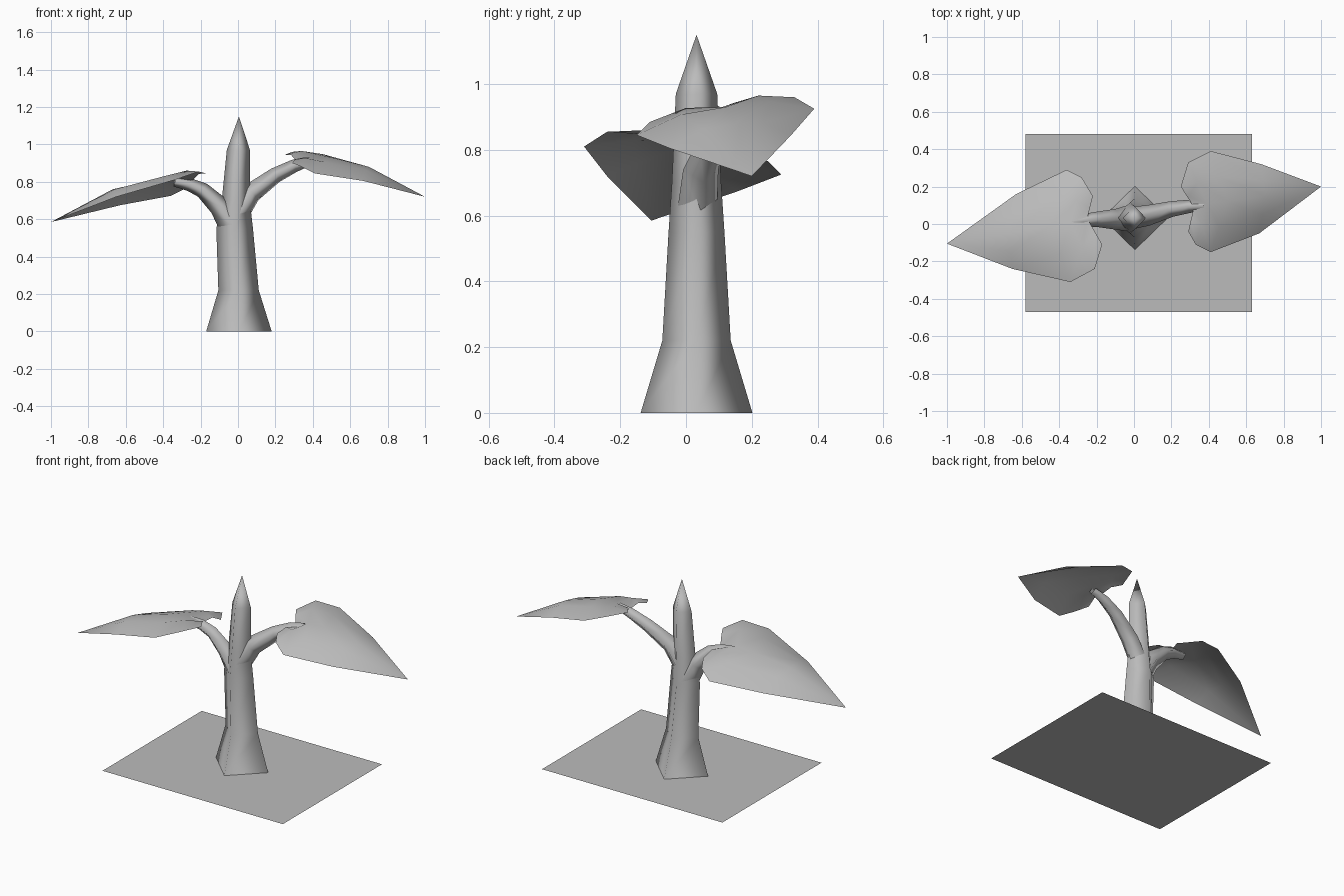
import bpy
import bmesh
from mathutils import Vector

cube = bpy.data.objects.get("Cube")
if cube:
    bpy.data.objects.remove(cube)

grey = bpy.data.materials.new("plain grey")
grey.use_nodes = True
colour = (0.5, 0.5, 0.5, 1)
grey.diffuse_color = colour
grey.node_tree.nodes["Principled BSDF"].inputs["Base Color"].default_value = colour


def finish(name, bm, smooth=True):
    """Turn a bmesh into a named, coloured object."""
    mesh = bpy.data.meshes.new(name)
    bm.to_mesh(mesh)
    bm.free()
    mesh.materials.append(grey)
    for face in mesh.polygons:
        face.use_smooth = smooth
    obj = bpy.data.objects.new(name, mesh)
    bpy.context.collection.objects.link(obj)


def tube(name, rings, tip=None):
    """Four-sided tube; each ring is (centre, half-axis a, half-axis b)."""
    bm = bmesh.new()
    loops = []
    for centre, a, b in rings:
        c = Vector(centre)
        loops.append([bm.verts.new(c + d) for d in (a, b, -a, -b)])
    for low, high in zip(loops, loops[1:]):
        for i in range(4):
            j = (i + 1) % 4
            bm.faces.new((low[i], low[j], high[j], high[i]))
    if tip:
        point = bm.verts.new(tip)
        for i in range(4):
            bm.faces.new((loops[-1][i], loops[-1][(i + 1) % 4], point))
    bmesh.ops.recalc_face_normals(bm, faces=bm.faces)
    finish(name, bm)


def branch(name, path, radii):
    """Tube along a path, with rings square to its direction."""
    points = [Vector(p) for p in path]
    rings = []
    for i, p in enumerate(points):
        along = (points[min(i + 1, len(points) - 1)] - points[max(i - 1, 0)]).normalized()
        side = along.cross(Vector((0, 0, 1))).normalized()
        rings.append((p, side * radii[i], side.cross(along) * radii[i]))
    tube(name, rings)


def leaf(name, rows, tip, bulge=0.02):
    """Domed open shell; each row is (back edge, midrib, front edge)."""
    bm = bmesh.new()
    lift = Vector((0, 0, bulge))
    grid = []
    for row in rows:
        back, rib, front = (Vector(p) for p in row)
        line = (back, (back + rib) / 2 + lift, rib, (rib + front) / 2 + lift, front)
        grid.append([bm.verts.new(p) for p in line])
    for a, b in zip(grid, grid[1:]):
        for i in range(4):
            bm.faces.new((a[i], a[i + 1], b[i + 1], b[i]))
    point = bm.verts.new(tip)
    for i in range(4):
        bm.faces.new((grid[-1][i], grid[-1][i + 1], point))
    bmesh.ops.recalc_face_normals(bm, faces=bm.faces)
    if sum(f.normal.z for f in bm.faces) < 0:
        bmesh.ops.reverse_faces(bm, faces=bm.faces)
    finish(name, bm)


# Ground sheet
bm = bmesh.new()
corners = ((-0.58, -0.47), (0.63, -0.47), (0.63, 0.48), (-0.58, 0.48))
bm.faces.new([bm.verts.new((x, y, 0)) for x, y in corners])
finish("ground_sheet", bm, smooth=False)

# Stem with a pointed bud
profile = ((0.005, 0, 0.175, 0.17), (0.003, 0.22, 0.108, 0.104), (-0.018, 0.55, 0.098, 0.085),
           (-0.012, 0.7, 0.075, 0.075), (0.002, 0.97, 0.062, 0.063))
tube("stem", [((x, 0.032, z), Vector((rx, 0, 0)), Vector((0, ry, 0)))
              for x, z, rx, ry in profile], tip=(0.005, 0.032, 1.15))

# Branches
branch("left_branch", ((0, 0.035, 0.63), (0.07, 0.045, 0.74), (0.2, 0.08, 0.835),
                       (0.3, 0.095, 0.885), (0.38, 0.1, 0.91)), (0.06, 0.055, 0.042, 0.035, 0.025))
branch("right_branch", ((-0.03, 0.03, 0.56), (-0.1, 0.025, 0.67), (-0.19, 0.025, 0.755),
                        (-0.26, 0.02, 0.785), (-0.34, 0.01, 0.8)), (0.07, 0.055, 0.042, 0.035, 0.025))

# Leaves
leaf("left_leaf", (
    ((0.25, 0.2, 0.945), (0.32, 0.09, 0.9), (0.29, -0.04, 0.9)),
    ((0.29, 0.33, 0.96), (0.39, 0.11, 0.93), (0.33, -0.11, 0.885)),
    ((0.41, 0.39, 0.925), (0.5, 0.12, 0.93), (0.41, -0.15, 0.845)),
    ((0.68, 0.32, 0.845), (0.7, 0.15, 0.88), (0.67, -0.05, 0.805))), (1, 0.2, 0.72))
leaf("right_leaf", (
    ((-0.22, 0.15, 0.775), (-0.25, 0.03, 0.8), (-0.17, -0.11, 0.845)),
    ((-0.28, 0.25, 0.765), (-0.34, 0, 0.825), (-0.21, -0.24, 0.855)),
    ((-0.36, 0.29, 0.725), (-0.45, -0.01, 0.81), (-0.34, -0.31, 0.81)),
    ((-0.63, 0.16, 0.675), (-0.67, -0.05, 0.76), (-0.65, -0.24, 0.72))), (-1, -0.105, 0.585))
